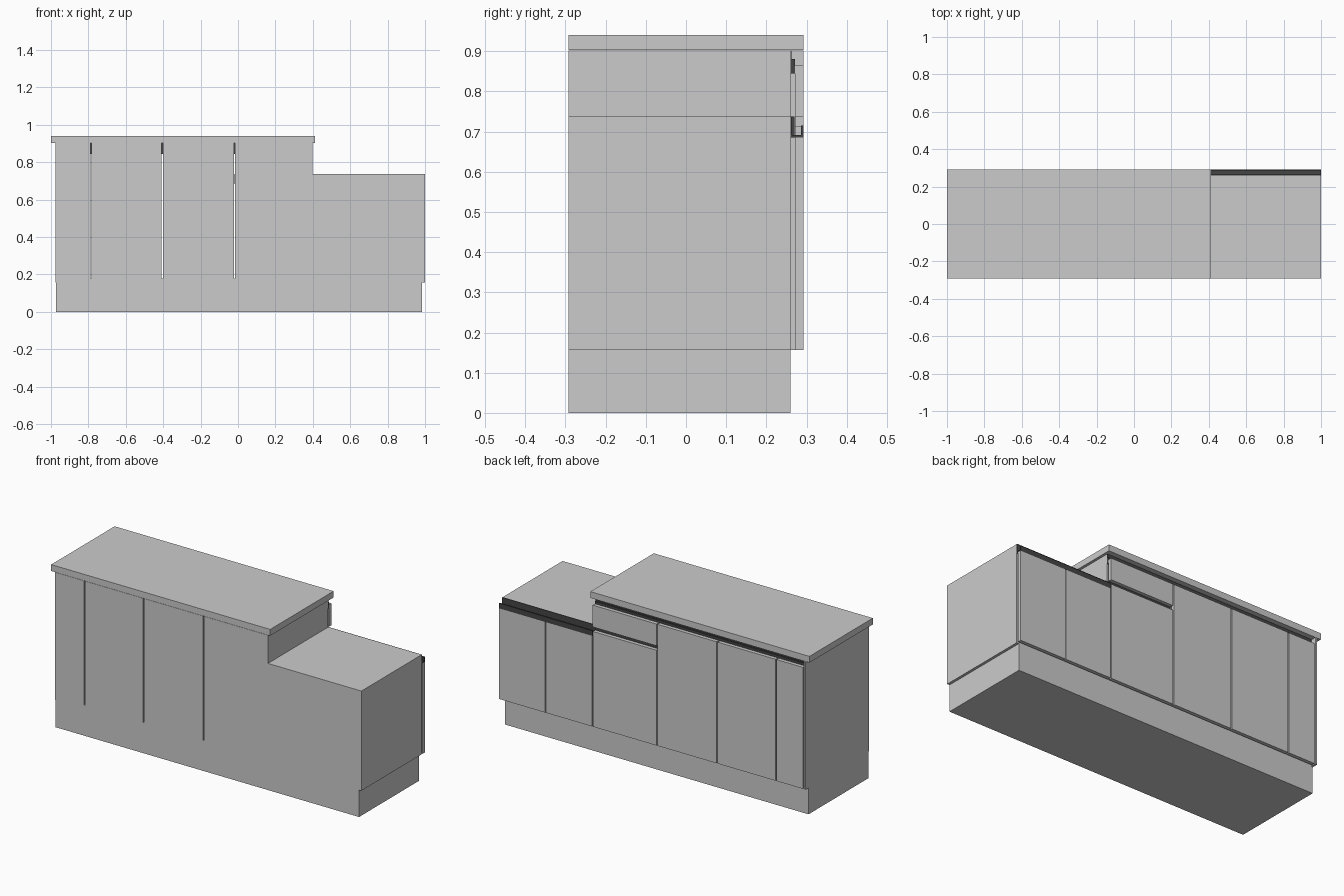
import bpy

if "Cube" in bpy.data.objects:
    bpy.data.objects.remove(bpy.data.objects["Cube"])

dark = bpy.data.materials.new("dark_rail")
dark.diffuse_color = (0.06, 0.06, 0.06, 1)
dark.use_nodes = True
dark.node_tree.nodes["Principled BSDF"].inputs["Base Color"].default_value = dark.diffuse_color


def box(name, x0, x1, y0, y1, z0, z1, mat=None):
    bpy.ops.mesh.primitive_cube_add(size=1, location=((x0 + x1) / 2, (y0 + y1) / 2, (z0 + z1) / 2))
    ob = bpy.context.object
    ob.name = name
    ob.scale = (x1 - x0, y1 - y0, z1 - z0)
    bpy.ops.object.transform_apply(location=False, rotation=False, scale=True)
    if mat:
        ob.data.materials.append(mat)
    return ob


def profile(name, pts, x0, x1, mat=None):
    """Extrude a (y, z) outline along x."""
    n = len(pts)
    verts = [(x, y, z) for x in (x0, x1) for y, z in pts]
    faces = [tuple(range(n))[::-1], tuple(range(n, 2 * n))]
    faces += [(i, (i + 1) % n, n + (i + 1) % n, n + i) for i in range(n)]
    me = bpy.data.meshes.new(name)
    me.from_pydata(verts, [], faces)
    me.validate()
    ob = bpy.data.objects.new(name, me)
    bpy.context.collection.objects.link(ob)
    if mat:
        me.materials.append(mat)
    return ob


FRONT, BODY, DOOR = -0.292, 0.26, 0.292
TOP, LOW, BASE = 0.902, 0.738, 0.157
GAP = 0.003

# plinth and worktop
box("plinth", -0.972, 0.985, FRONT, BODY, 0, BASE)
box("worktop", -1.0, 0.412, FRONT, DOOR, TOP + 0.001, 0.94)

# carcasses, standing side by side with narrow gaps on a shared floor
box("carcass_floor", -0.976, 1.0, FRONT, BODY, BASE, 0.178)
edges = [-0.976, -0.785, -0.405, -0.018, 0.398]
for i, (a, b) in enumerate(zip(edges, edges[1:])):
    box(f"tall_carcass_{i}", a + (GAP if i else 0), b - (GAP if i < 3 else 0),
        FRONT, BODY, 0.178, TOP)
box("low_carcass", 0.398, 1.0, FRONT, BODY, 0.178, LOW)

# end panel beside the tall doors
box("end_panel", -0.976, -0.964, BODY, DOOR, BASE, TOP)

# doors and drawer front on the rear side
doors = [(-0.961, -0.785, 0.865), (-0.785, -0.405, 0.865), (-0.405, -0.018, 0.865),
         (-0.018, 0.398, 0.712), (0.398, 0.70, 0.685), (0.70, 1.0, 0.685)]
for i, (a, b, top) in enumerate(doors):
    box(f"door_{i}", a + GAP, b - (GAP if b < 1 else 0), 0.271, DOOR, BASE, top)
box("drawer_front", -0.018 + GAP, 0.398, 0.271, DOOR, LOW, 0.865)

# dark recessed grip rails
box("tall_grip_rail", -0.964, 0.398, BODY, 0.271, 0.845, 0.88, dark)
box("tall_grip_back", -0.964, 0.398, BODY, 0.263, 0.88, TOP, dark)
box("drawer_grip_rail", -0.018, 0.398, BODY, 0.27, 0.685, LOW, dark)
y0 = BODY
profile("low_grip_rail", [(y0, 0.685), (DOOR, 0.685), (DOOR, 0.715), (0.286, 0.715),
                          (0.286, 0.692), (0.264, 0.692), (0.264, LOW), (y0, LOW)],
        0.398, 1.0, dark)
